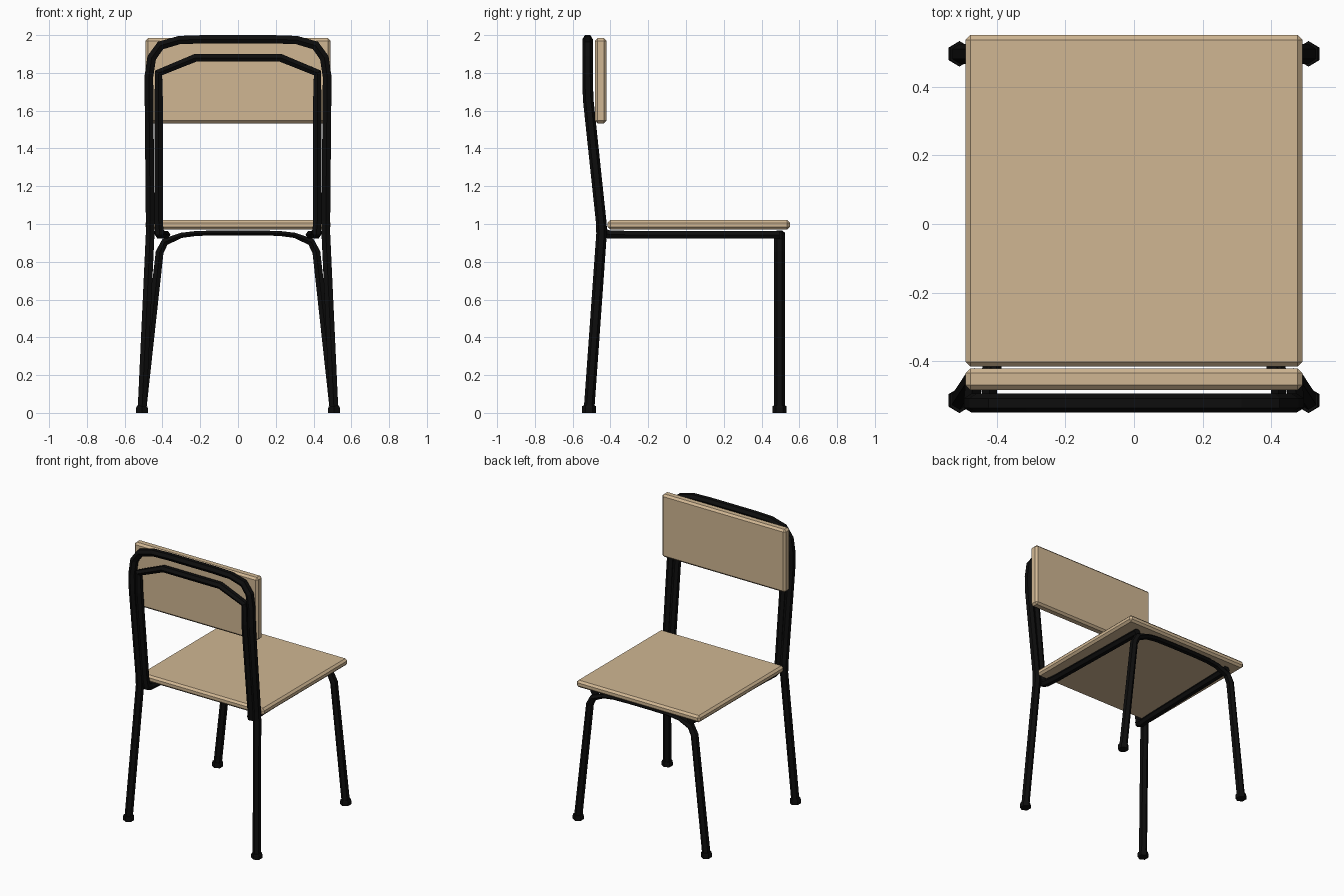
import bpy
import bmesh
from mathutils import Vector

if "Cube" in bpy.data.objects:
    bpy.data.objects.remove(bpy.data.objects["Cube"], do_unlink=True)


def material(name, colour):
    mat = bpy.data.materials.new(name)
    mat.use_nodes = True
    mat.diffuse_color = (*colour, 1)
    mat.node_tree.nodes["Principled BSDF"].inputs["Base Color"].default_value = (*colour, 1)
    return mat


WOOD = material("pale wood", (0.63, 0.47, 0.29))
BLACK = material("black metal", (0.004, 0.004, 0.004))


def finish(name, bm, mat):
    bmesh.ops.recalc_face_normals(bm, faces=bm.faces[:])
    mesh = bpy.data.meshes.new(name)
    bm.to_mesh(mesh)
    bm.free()
    mesh.materials.append(mat)
    obj = bpy.data.objects.new(name, mesh)
    bpy.context.collection.objects.link(obj)
    return obj


def board(name, low, high, chamfer):
    """Chamfered wooden panel between two corners."""
    low, high = Vector(low), Vector(high)
    bm = bmesh.new()
    bmesh.ops.create_cube(bm, size=1)
    bmesh.ops.scale(bm, vec=high - low, verts=bm.verts[:])
    bmesh.ops.translate(bm, vec=(low + high) / 2, verts=bm.verts[:])
    obj = finish(name, bm, WOOD)
    bevel = obj.modifiers.new("chamfer", 'BEVEL')
    bevel.width = chamfer
    bevel.segments = 1


def tube(name, path, depth, ref):
    """Six-sided tube; path holds (x, y, z, half thickness), ref sets the depth direction."""
    bm = bmesh.new()
    points = [Vector(p[:3]) for p in path]
    rings = []
    for i, p in enumerate(points):
        before = (p - points[i - 1]).normalized() if i else Vector()
        after = (points[i + 1] - p).normalized() if i + 1 < len(points) else Vector()
        t = (before + after).normalized()
        d = Vector(ref)
        d = (d - t * d.dot(t)).normalized() * depth
        w = t.cross(d).normalized() * path[i][3]
        section = [d, d / 2 + w, w - d / 2, -d, -d / 2 - w, d / 2 - w]
        rings.append([bm.verts.new(p + s) for s in section])
    for a, b in zip(rings, rings[1:]):
        for k in range(6):
            n = (k + 1) % 6
            bm.faces.new((a[k], a[n], b[n], b[k]))
    bm.faces.new(rings[0])
    bm.faces.new(rings[-1])
    return finish(name, bm, BLACK)


def arch(name, half, depth=0.028):
    """Hoop made from its left half, mirrored across the middle."""
    other = [(-x, y, z, w) for x, y, z, w in reversed(half)]
    tube(name, half + other, depth, (0, 1, 0))


# Seat and backrest panels
board("seat", (-0.49, -0.415, 0.971), (0.49, 0.55, 1.02), 0.014)
board("backrest", (-0.49, -0.483, 1.533), (0.49, -0.42, 1.984), 0.014)

# Rear legs continuing into the outer back hoop
arch("rear_frame", [
    (0.508, -0.513, 0.02, 0.023), (0.465, -0.447, 0.95, 0.023),
    (0.465, -0.45, 1.02, 0.023), (0.471, -0.518, 1.66, 0.023),
    (0.472, -0.521, 1.78, 0.023), (0.457, -0.521, 1.88, 0.024),
    (0.41, -0.521, 1.945, 0.024), (0.31, -0.521, 1.974, 0.022),
    (0.18, -0.521, 1.978, 0.022)])

# Inner back hoop
arch("inner_back_hoop", [
    (0.415, -0.44, 0.945, 0.022), (0.42, -0.45, 1.02, 0.022),
    (0.42, -0.518, 1.66, 0.022), (0.42, -0.521, 1.80, 0.022),
    (0.225, -0.521, 1.88, 0.021)], 0.026)

# Front legs and the crossbar below the seat
arch("front_frame", [
    (0.508, 0.495, 0.02, 0.023), (0.415, 0.495, 0.85, 0.021),
    (0.387, 0.495, 0.905, 0.02), (0.30, 0.495, 0.94, 0.014),
    (0.22, 0.495, 0.95, 0.013), (0.10, 0.495, 0.953, 0.013)], 0.029)

for side, s in (("left", 1), ("right", -1)):
    # Rail under the seat edge
    tube(side + "_seat_rail", [
        (s * 0.415, -0.45, 0.96, 0.022), (s * 0.413, -0.41, 0.945, 0.022),
        (s * 0.405, -0.32, 0.943, 0.021), (s * 0.385, 0.495, 0.943, 0.021)],
        0.028, (1, 0, 0))
    # Rubber feet
    for end, y in (("front", 0.495), ("rear", -0.513)):
        tube(side + "_" + end + "_foot", [
            (s * 0.508, y, 0, 0.031), (s * 0.508, y, 0.026, 0.031),
            (s * 0.507, y, 0.037, 0.027)], 0.037, (0, 1, 0))
